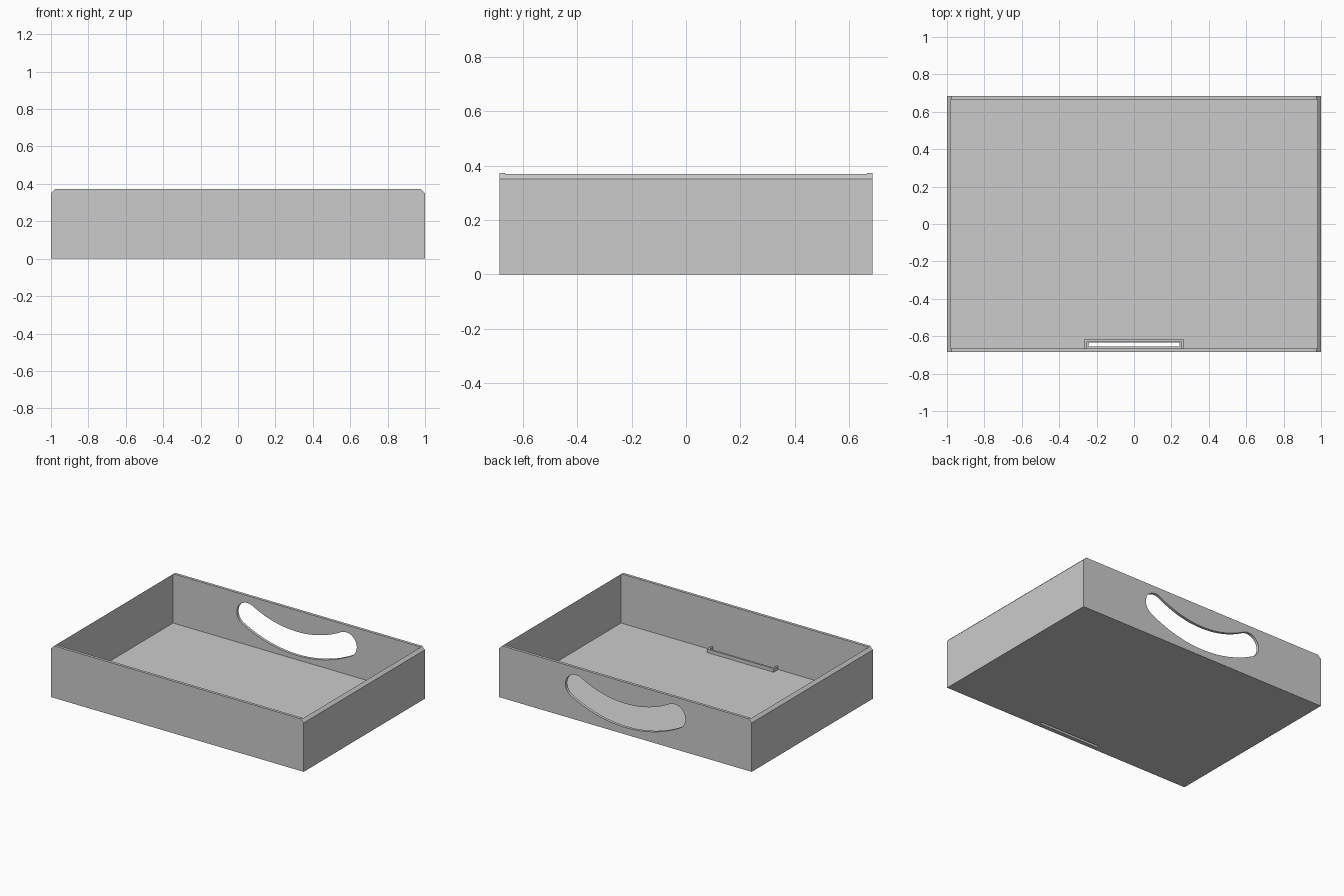
import bpy, bmesh, math
from mathutils import Vector

if "Cube" in bpy.data.objects:
    bpy.data.objects.remove(bpy.data.objects["Cube"], do_unlink=True)

GREY = (0.6, 0.6, 0.6, 1.0)
grey = bpy.data.materials.new("plain grey")
grey.use_nodes = True
grey.diffuse_color = GREY
grey.node_tree.nodes["Principled BSDF"].inputs["Base Color"].default_value = GREY

FRONT, BACK = -0.685, 0.685      # outer faces
WALL = 0.02                      # wall thickness
FLOOR = 0.02                     # floor thickness


def prism(name, outline, offset):
    """Extrude a closed outline of 3D points by an offset."""
    bm = bmesh.new()
    face = bm.faces.new([bm.verts.new(p) for p in outline])
    new = bmesh.ops.extrude_face_region(bm, geom=[face])["geom"]
    verts = [v for v in new if isinstance(v, bmesh.types.BMVert)]
    bmesh.ops.translate(bm, verts=verts, vec=Vector(offset))
    bmesh.ops.recalc_face_normals(bm, faces=bm.faces)
    mesh = bpy.data.meshes.new(name)
    bm.to_mesh(mesh)
    bm.free()
    mesh.materials.append(grey)
    obj = bpy.data.objects.new(name, mesh)
    bpy.context.collection.objects.link(obj)
    return obj


def box(name, x0, x1, y0, y1, z0, z1):
    outline = [(x0, y0, z0), (x1, y0, z0), (x1, y1, z0), (x0, y1, z0)]
    return prism(name, outline, (0, 0, z1 - z0))


def cut(target, cutter):
    cutter.hide_render = True
    mod = target.modifiers.new("cut", "BOOLEAN")
    mod.operation = "DIFFERENCE"
    mod.solver = "EXACT"
    mod.object = cutter
    bpy.context.view_layer.objects.active = target
    bpy.ops.object.modifier_apply(modifier=mod.name)
    bpy.data.objects.remove(cutter, do_unlink=True)


def arc(cx, cz, radius, start, end, steps):
    """Points on an arc in the x-z plane, angles in degrees."""
    pts = []
    for i in range(steps + 1):
        a = math.radians(start + (end - start) * i / steps)
        pts.append((cx + radius * math.cos(a), cz + radius * math.sin(a)))
    return pts


# Tray body: a block with chamfered long top edges, hollowed out
profile = [(-1, 0), (1, 0), (1, 0.35), (0.977, 0.373), (-0.977, 0.373), (-1, 0.35)]
tray = prism("tray_body", [(x, FRONT, z) for x, z in profile], (0, BACK - FRONT, 0))
cut(tray, box("cavity_cutter", -1 + WALL, 1 - WALL, FRONT + WALL, BACK - WALL, FLOOR, 1))

# Curved grip opening with round ends in the back wall
CZ, MID, HALF, SPAN = 0.94, 0.805, 0.085, 29
grip = arc(0, CZ, MID + HALF, -90 - SPAN, -90 + SPAN, 40)
for side in (1, -1):
    a = -90 + side * SPAN
    ex = MID * math.cos(math.radians(a))
    ez = CZ + MID * math.sin(math.radians(a))
    if side == 1:
        grip += arc(ex, ez, HALF, a, a + 180, 20)[1:]
        grip += arc(0, CZ, MID - HALF, a, a - 2 * SPAN, 40)[1:]
    else:
        grip += arc(ex, ez, HALF, a + 180, a + 360, 20)[1:-1]
cut(tray, prism("grip_cutter", [(x, BACK - 0.1, z) for x, z in grip], (0, 0.2, 0)))

# Narrow slot through the floor by the front wall
cut(tray, box("slot_cutter", -0.242, 0.242, -0.654, -0.634, -0.1, 0.1))

# Low U-shaped lip around the slot
OUT, IN = 0.265, 0.252
y_wall = FRONT + WALL - 0.005
lip = [(-OUT, y_wall), (-IN, y_wall), (-IN, -0.628), (IN, -0.628),
       (IN, y_wall), (OUT, y_wall), (OUT, -0.614), (-OUT, -0.614)]
prism("slot_lip", [(x, y, FLOOR - 0.005) for x, y in lip], (0, 0, 0.03))

# Smooth the grip curve while keeping the edges sharp
bpy.ops.object.select_all(action="DESELECT")
tray.select_set(True)
bpy.context.view_layer.objects.active = tray
bpy.ops.object.shade_smooth_by_angle(angle=math.radians(30))
